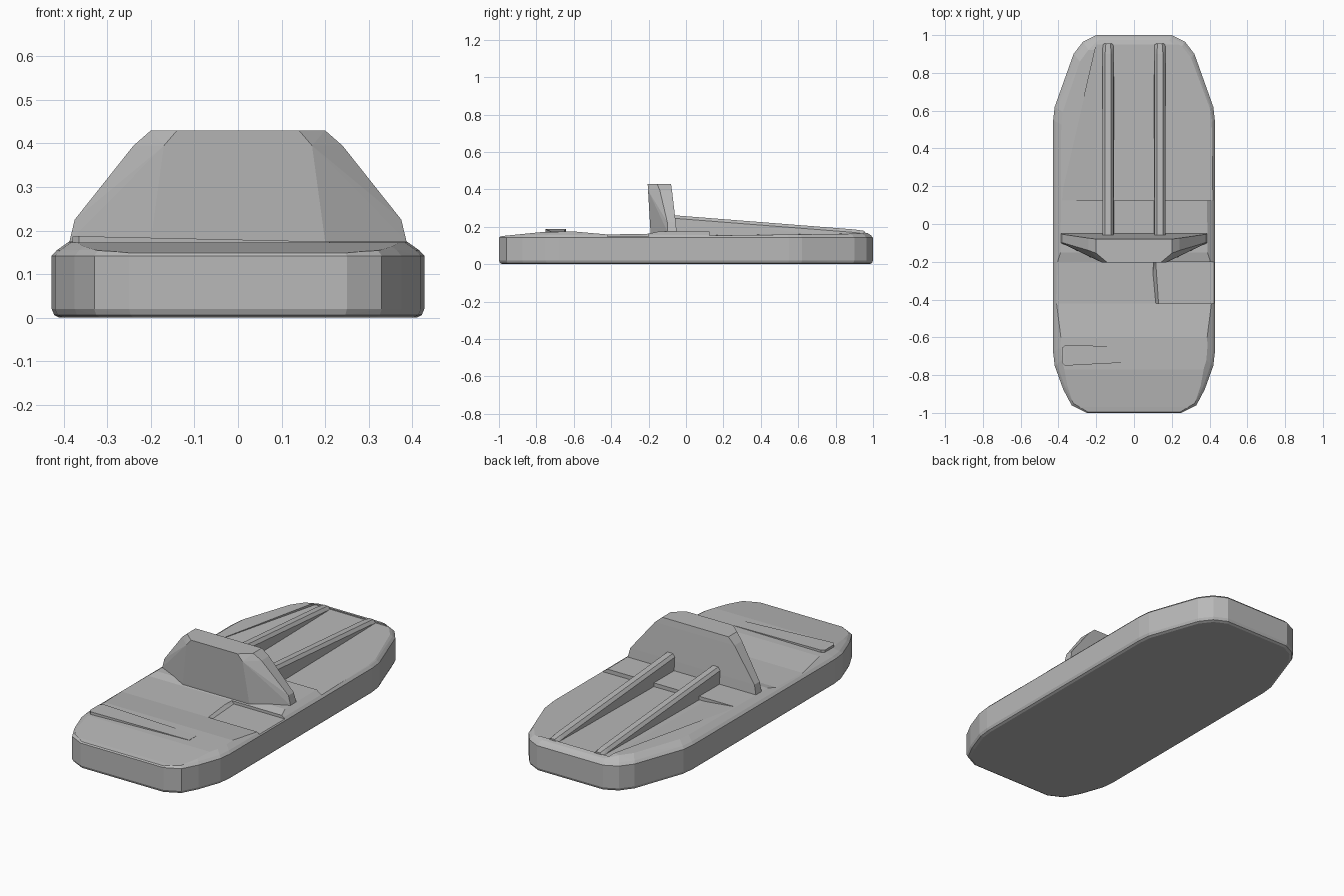
import bpy, bmesh

if "Cube" in bpy.data.objects:
    bpy.data.objects.remove(bpy.data.objects["Cube"])

grey = bpy.data.materials.new("plain_grey")
grey.diffuse_color = (0.48, 0.48, 0.48, 1)
grey.use_nodes = True
grey.node_tree.nodes["Principled BSDF"].inputs["Base Color"].default_value = grey.diffuse_color


def finish(name, bm):
    bmesh.ops.recalc_face_normals(bm, faces=bm.faces)
    me = bpy.data.meshes.new(name)
    bm.to_mesh(me)
    bm.free()
    me.materials.append(grey)
    ob = bpy.data.objects.new(name, me)
    bpy.context.collection.objects.link(ob)
    return ob


def hull(name, pts):
    """Convex solid around a set of points."""
    bm = bmesh.new()
    for p in pts:
        bm.verts.new(p)
    res = bmesh.ops.convex_hull(bm, input=bm.verts)
    loose = [v for v in bm.verts if not v.link_faces]
    bmesh.ops.delete(bm, geom=loose, context='VERTS')
    bmesh.ops.dissolve_limit(bm, angle_limit=0.01, verts=bm.verts, edges=bm.edges)
    return finish(name, bm)


def side_prism(name, profile, w):
    """Side profile (y, z) extruded across x."""
    bm = bmesh.new()
    face = bm.faces.new([bm.verts.new((-w, y, z)) for y, z in profile])
    ext = bmesh.ops.extrude_face_region(bm, geom=[face])
    for v in ext["geom"]:
        if isinstance(v, bmesh.types.BMVert):
            v.co.x = w
    return finish(name, bm)


def boolean(ob, tool, op):
    mod = ob.modifiers.new("cut", 'BOOLEAN')
    mod.operation = op
    mod.solver = 'EXACT'
    mod.object = tool
    bpy.context.view_layer.objects.active = ob
    bpy.ops.object.modifier_apply(modifier=mod.name)
    bpy.data.objects.remove(tool, do_unlink=True)


# Base slab: plan outline repeated at several heights with inset edges
half = [(.25, -1), (.33, -.96), (.375, -.875), (.42, -.75), (.428, -.68),
        (.428, .55), (.42, .62), (.32, .9), (.27, .965), (.2, 1)]
outline = half + [(-x, y) for x, y in reversed(half)]
levels = [(0, .018), (.006, .006), (.02, 0), (.142, 0), (.155, .012), (.18, .048)]
base = hull("base_slab", [(x * (1 - i / .428), y * (1 - i), z)
                          for z, i in levels for x, y in outline])

# Deck height along the length
deck = [(-1.1, -.1), (-1.1, .133), (-.97, .152), (-.77, .172), (-.6, .175),
        (-.42, .159), (-.2, .163), (-.15, .174), (.92, .178), (1.1, .135), (1.1, -.1)]
boolean(base, side_prism("deck_tool", deck, .6), 'INTERSECT')

# Front recess, open to the right edge
boolean(base, hull("front_recess_tool", [
    (.13, -.42, .148), (.115, -.2, .148), (.5, -.42, .148), (.5, -.2, .148),
    (.06, -.42, .2), (.075, -.2, .2), (.5, -.42, .2), (.5, -.2, .2)]), 'DIFFERENCE')

# Rear recess: sloped on the left, open to the right edge
boolean(base, hull("rear_recess_tool", [
    (-.39, .125, .176), (-.2, .125, .156), (.5, .125, .153),
    (-.2, .95, .166), (.5, .95, .163),
    (-.39, .125, .3), (.5, .125, .3), (-.2, .95, .3), (.5, .95, .3)]), 'DIFFERENCE')

# Upright shield: half width, back y, side y, front half width, front y per height
fin = []
for z, w, yb, ys, wf, yf in [(.14, .387, -.048, -.1, .2, -.187),
                             (.175, .387, -.05, -.1, .2, -.19),
                             (.225, .375, -.055, -.1, .19, -.193),
                             (.395, .24, -.075, -.14, .17, -.203),
                             (.43, .2, -.08, -.155, .14, -.205)]:
    for s in (-1, 1):
        fin += [(s * w, yb, z), (s * w, ys, z), (s * wf, yf, z)]
hull("upright_shield", fin)

# Two tapering support ribs behind the shield
for side, s in (("left", -1), ("right", 1)):
    pts = []
    for y, z, t in ((-.07, .262, .016), (.9, .186, .016), (.955, .178, .012)):
        for d in (-1, 1):
            pts += [(s * .137 + d * t, y, z), (s * .137 + d * .029, y, z - .016),
                    (s * .137 + d * .031, y, .13)]
    hull(side + "_support_rib", pts)

# Raised strip on the front deck, sinking towards the right
strip = []
for x, y0, y1, z in ((-.38, -.735, -.655, .186), (-.365, -.75, -.642, .187),
                     (.21, -.72, -.652, .1745)):
    strip += [(x, y0, z), (x, y1, z), (x, y0, .15), (x, y1, .15)]
hull("front_strip", strip)
